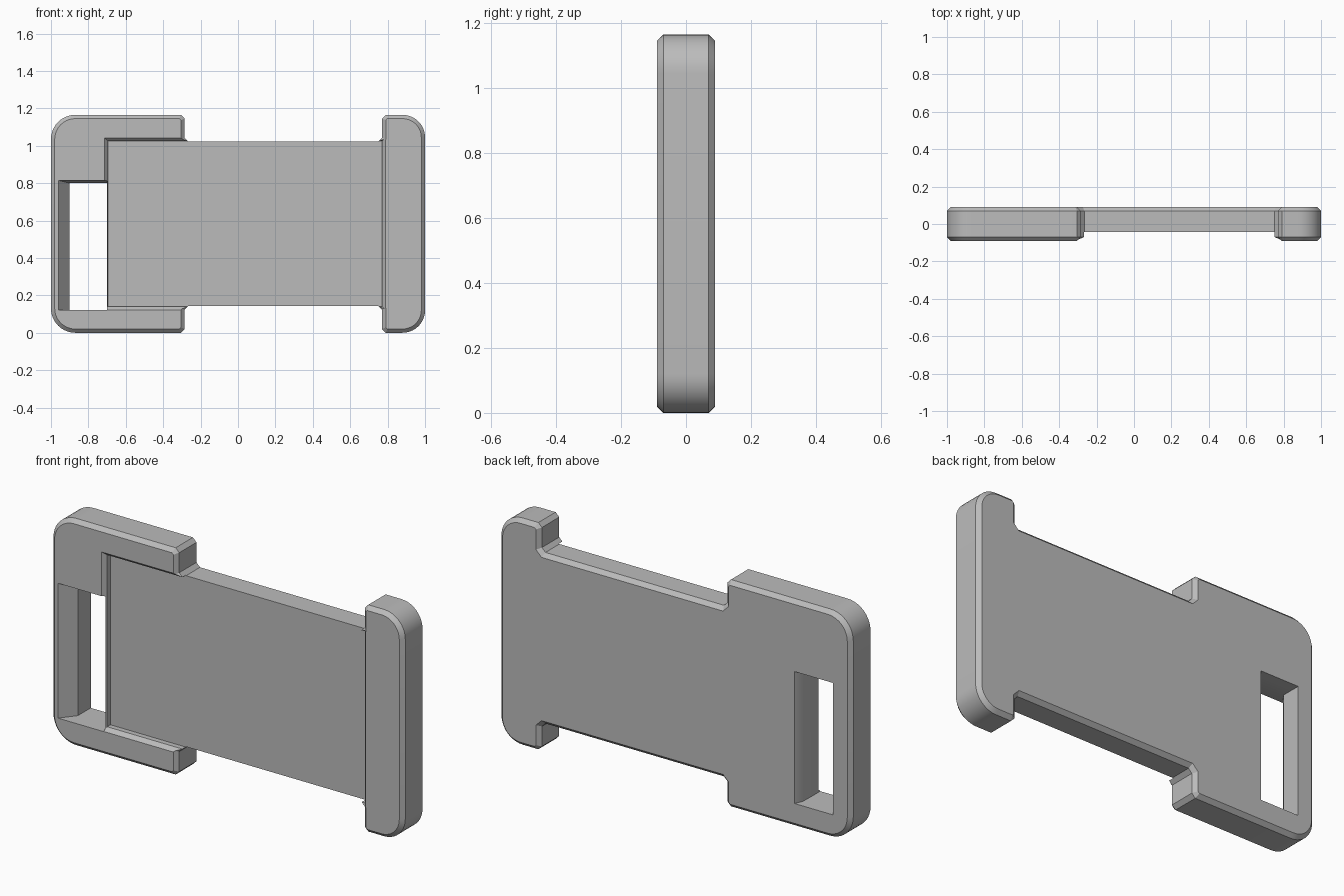
import bpy, bmesh, math
from mathutils import Vector

if "Cube" in bpy.data.objects:
    bpy.data.objects.remove(bpy.data.objects["Cube"], do_unlink=True)

HEIGHT = 1.165
DEPTH = 0.09      # half thickness
CHAMFER = 0.02
FLOOR = -0.043    # front surface of the thin strip

grey = bpy.data.materials.new("plain grey")
grey.use_nodes = True
grey.diffuse_color = (0.5, 0.5, 0.5, 1)
grey.node_tree.nodes["Principled BSDF"].inputs["Base Color"].default_value = (0.5, 0.5, 0.5, 1)


def inset(points, amount):
    """Move every edge of a clockwise x-z outline inward by amount."""
    result = []
    for i, p in enumerate(points):
        before = (p - points[i - 1]).normalized()
        after = (points[(i + 1) % len(points)] - p).normalized()
        n1, n2 = Vector((before.y, -before.x)), Vector((after.y, -after.x))
        result.append(p + (n1 + n2) * amount / (1 + n1.dot(n2)))
    return result


def loft(name, sections):
    """Solid through (y, outline) sections that share one point count."""
    bm = bmesh.new()
    rings = [[bm.verts.new((p.x, y, p.y)) for p in pts] for y, pts in sections]
    for a, b in zip(rings, rings[1:]):
        for i in range(len(a)):
            j = (i + 1) % len(a)
            bm.faces.new((a[i], a[j], b[j], b[i]))
    bm.faces.new(rings[0])
    bm.faces.new(rings[-1][::-1])
    bmesh.ops.recalc_face_normals(bm, faces=bm.faces)
    mesh = bpy.data.meshes.new(name)
    bm.to_mesh(mesh)
    bm.free()
    mesh.materials.append(grey)
    obj = bpy.data.objects.new(name, mesh)
    bpy.context.collection.objects.link(obj)
    return obj


def arc(cx, cz, radius, start, end, steps=10):
    angles = [math.radians(start + (end - start) * i / steps) for i in range(steps + 1)]
    return [Vector((cx + radius * math.cos(a), cz + radius * math.sin(a))) for a in angles]


def box(x0, x1, z0, z1):
    return [Vector(p) for p in ((x0, z0), (x0, z1), (x1, z1), (x1, z0))]


# Outline of the top half: frame, arm end, strip edge, end bar
arm, bar, strip, c = -0.285, 0.77, 1.022, CHAMFER
top = arc(-0.87, HEIGHT - 0.13, 0.13, 180, 90)
top += [Vector(p) for p in (
    (arm - c, HEIGHT), (arm, HEIGHT - c), (arm, strip + c), (arm + c, strip),
    (bar - c, strip), (bar, strip + c), (bar, HEIGHT - c), (bar + c, HEIGHT))]
top += arc(0.88, HEIGHT - 0.12, 0.12, 90, 0)
outline = top + [Vector((p.x, HEIGHT - p.y)) for p in reversed(top)]

# Body with chamfered front and back rims
body = loft("buckle_body", [
    (-DEPTH, inset(outline, c)), (c - DEPTH, outline),
    (DEPTH - c, outline), (DEPTH, inset(outline, c))])

# Shallow front recess over the strip, reaching into the frame
pocket = box(-0.695, bar, HEIGHT - strip - 0.002, strip + 0.002)
recess = loft("recess_cutter", [
    (-0.11, inset(pocket, -0.03)), (-DEPTH, inset(pocket, -0.018)),
    (c - DEPTH, pocket), (FLOOR, pocket)])

# Strap slot through the frame, with a slanted outer wall
slot = loft("slot_cutter", [
    (-0.11, box(-0.975, -0.7, 0.122, 0.82)), (-DEPTH, box(-0.96, -0.7, 0.122, 0.815)),
    (-0.014, box(-0.9, -0.7, 0.122, 0.8)), (0.05, box(-0.9, -0.698, 0.122, 0.8)),
    (0.11, box(-0.9, -0.67, 0.122, 0.8))])

bpy.ops.object.select_all(action="DESELECT")
bpy.context.view_layer.objects.active = body
body.select_set(True)
for cutter in (recess, slot):
    mod = body.modifiers.new("cut", "BOOLEAN")
    mod.operation = "DIFFERENCE"
    mod.solver = "EXACT"
    mod.object = cutter
    bpy.ops.object.modifier_apply(modifier=mod.name)
    bpy.data.objects.remove(cutter, do_unlink=True)

bpy.ops.object.shade_smooth_by_angle(angle=math.radians(25))
